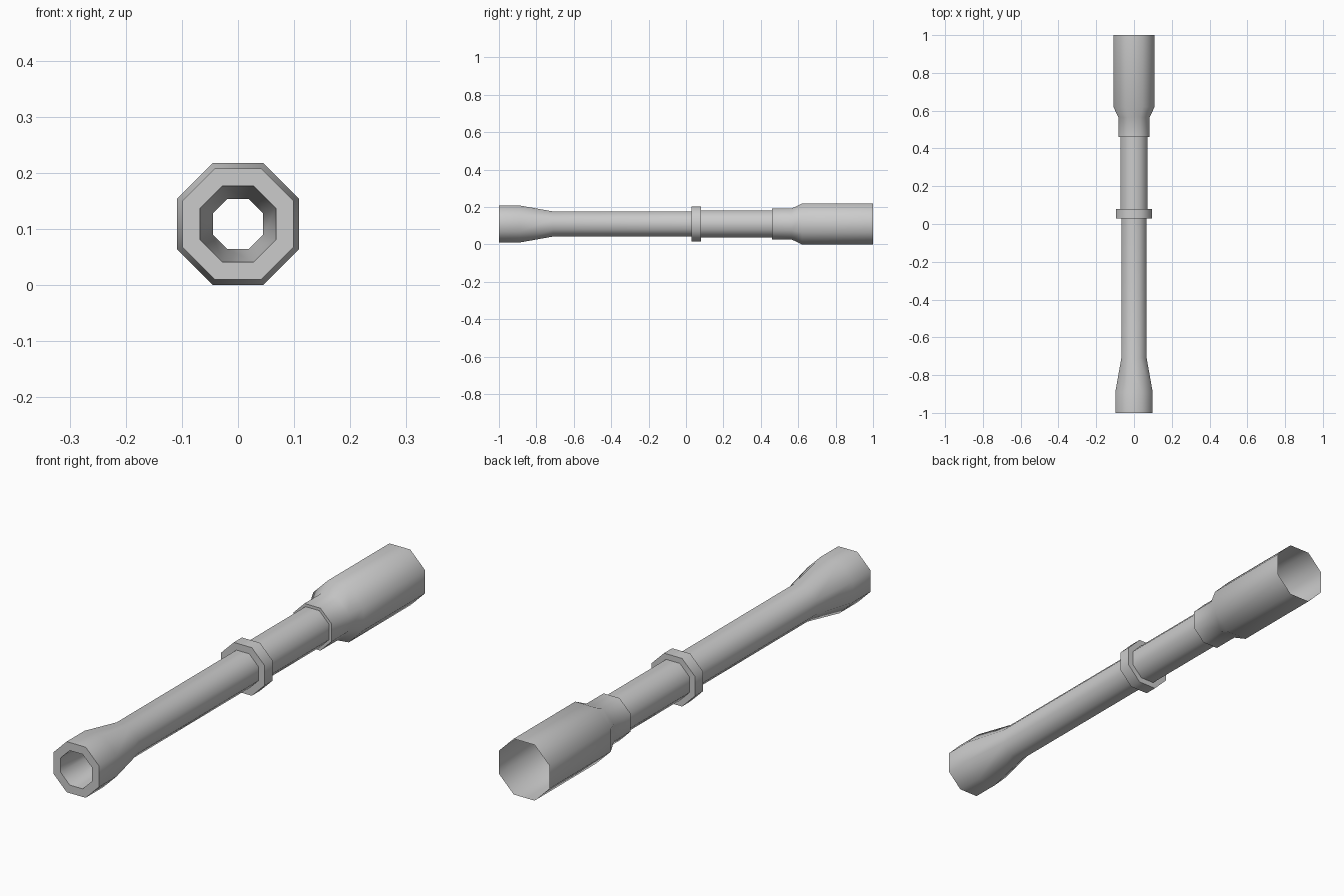
import bpy, bmesh, math

if "Cube" in bpy.data.objects:
    bpy.data.objects.remove(bpy.data.objects["Cube"])

CENTER_Z = 0.109
SIDES = 8


def octagon_tube(name, profile):
    """Sweep (y, half width across flats) points into an open octagonal shell."""
    bm = bmesh.new()
    rings = []
    for y, half in profile:
        r = half / math.cos(math.pi / SIDES)
        ring = []
        for k in range(SIDES):
            a = 2 * math.pi * (k + 0.5) / SIDES
            ring.append(bm.verts.new((r * math.cos(a), y, CENTER_Z + r * math.sin(a))))
        rings.append(ring)
    for a, b in zip(rings, rings[1:]):
        for k in range(SIDES):
            n = (k + 1) % SIDES
            bm.faces.new((a[k], b[k], b[n], a[n]))
    mesh = bpy.data.meshes.new(name)
    bm.to_mesh(mesh)
    bm.free()
    ob = bpy.data.objects.new(name, mesh)
    bpy.context.collection.objects.link(ob)
    # the 45 degree facets blend, the steps stay sharp
    bpy.ops.object.select_all(action='DESELECT')
    ob.select_set(True)
    bpy.context.view_layer.objects.active = ob
    bpy.ops.object.shade_smooth_by_angle(angle=math.radians(50))
    return ob


# front tube: narrowing bore, flat rim, flared mouth and long straight run
octagon_tube("front_tube", [(-0.70, 0.045), (-1.0, 0.0675), (-1.0, 0.099),
                            (-0.89, 0.099), (-0.71, 0.067), (0.03, 0.067)])

# raised ring around the middle
octagon_tube("middle_collar", [(0.03, 0.067), (0.03, 0.094),
                               (0.08, 0.094), (0.08, 0.072)])

# slightly thicker tube behind the ring
octagon_tube("middle_tube", [(0.08, 0.072), (0.46, 0.072)])

# stepped rear housing, open at the back
octagon_tube("rear_housing", [(0.46, 0.072), (0.46, 0.083), (0.565, 0.083),
                              (0.62, 0.109), (1.0, 0.109)])
